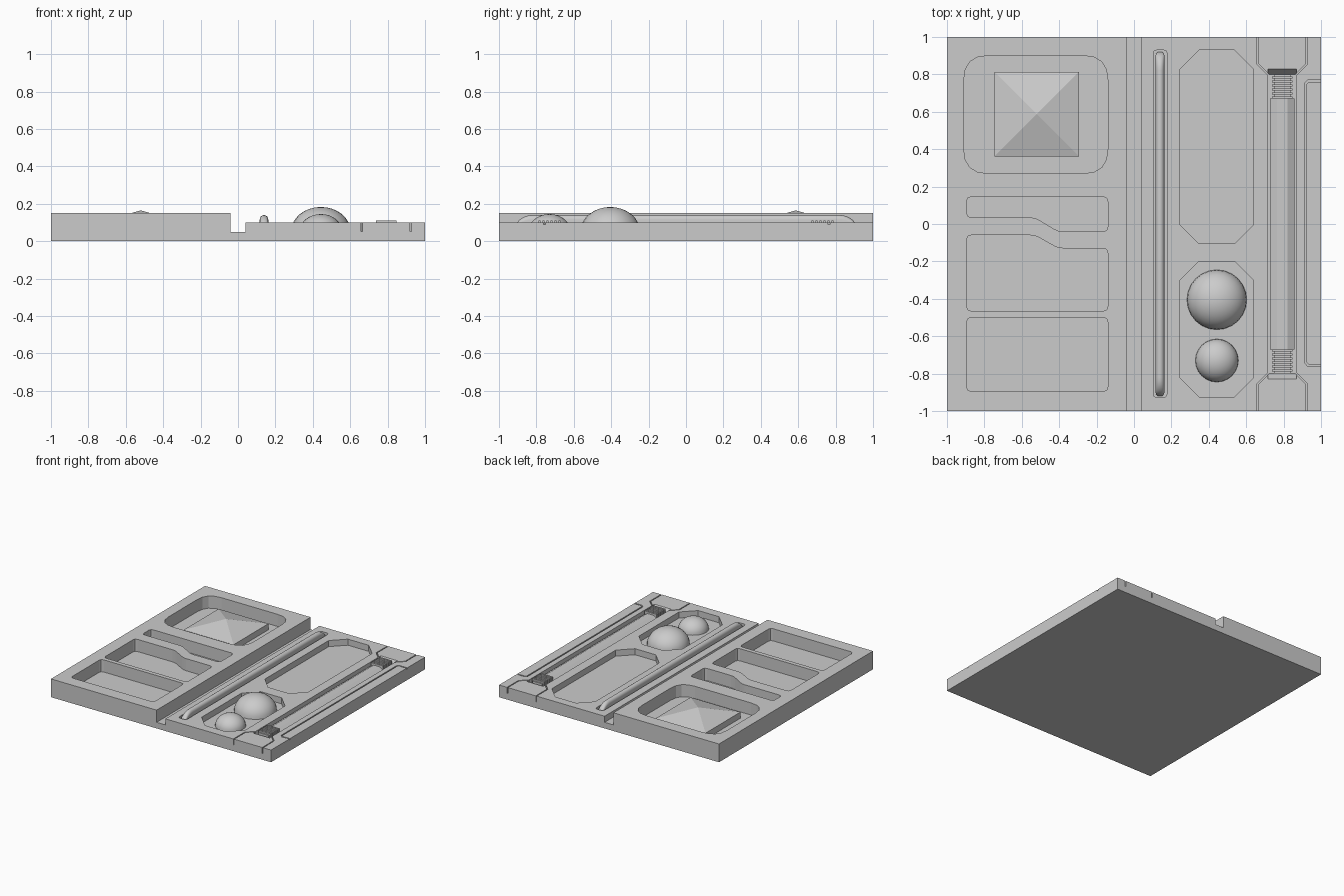
import bpy, bmesh, math
from mathutils import Vector

if "Cube" in bpy.data.objects:
    bpy.data.objects.remove(bpy.data.objects["Cube"])

FLOOR = 0.05


def make_object(name, bm):
    bmesh.ops.recalc_face_normals(bm, faces=bm.faces[:])
    me = bpy.data.meshes.new(name)
    bm.to_mesh(me)
    bm.free()
    ob = bpy.data.objects.new(name, me)
    bpy.context.collection.objects.link(ob)
    return ob


def prism(name, pts, a, b, axis='z'):
    """Extrude a 2D outline from a to b along the axis."""
    place = {'x': lambda p, t: (t, p[0], p[1]),
             'y': lambda p, t: (p[0], t, p[1]),
             'z': lambda p, t: (p[0], p[1], t)}[axis]
    bm = bmesh.new()
    lo = [bm.verts.new(place(p, a)) for p in pts]
    hi = [bm.verts.new(place(p, b)) for p in pts]
    bm.faces.new(lo)
    bm.faces.new(hi)
    n = len(pts)
    for i in range(n):
        j = (i + 1) % n
        bm.faces.new((lo[i], lo[j], hi[j], hi[i]))
    return make_object(name, bm)


def rect(x0, x1, y0, y1):
    return [(x0, y0), (x1, y0), (x1, y1), (x0, y1)]


def round_corners(pts, r, segs):
    out = []
    for i, p in enumerate(pts):
        p = Vector(p)
        a = p + (Vector(pts[i - 1]) - p).normalized() * r
        b = p + (Vector(pts[(i + 1) % len(pts)]) - p).normalized() * r
        for k in range(segs + 1):
            t = k / segs
            out.append(tuple(a * (1 - t) ** 2 + p * 2 * t * (1 - t) + b * t * t))
    return out


def stroke(pts, w):
    """Closed outline of a thin groove following a polyline."""
    pts = [Vector(p) for p in pts]
    left, right = [], []
    for i, p in enumerate(pts):
        d0 = (p - pts[i - 1]).normalized() if i else (pts[1] - p).normalized()
        d1 = (pts[i + 1] - p).normalized() if i < len(pts) - 1 else d0
        n0, n1 = Vector((-d0.y, d0.x)), Vector((-d1.y, d1.x))
        m = (n0 + n1).normalized()
        off = m * (w / 2 / m.dot(n0))
        left.append(tuple(p + off))
        right.append(tuple(p - off))
    return left + right[::-1]


# stepped tray with the centre channel
base = prism("tray", [(-1, 0), (1, 0), (1, .10), (.04, .10), (.04, FLOOR),
                      (-.04, FLOOR), (-.04, .15), (-1, .15)], -1, 1, 'y')

# pockets on the tall side
cutters = []


def pocket(pts, floor=FLOOR):
    cutters.append(prism("cutter", pts, floor, .3))


pocket(round_corners(rect(-.91, -.14, .27, .90), .13, 4))
pocket(round_corners([(-.895, .035), (-.53, .035), (-.405, -.04), (-.14, -.04),
                      (-.14, .145), (-.895, .145)], .025, 2))
pocket(round_corners([(-.895, -.465), (-.14, -.465), (-.14, -.13), (-.405, -.13),
                      (-.53, -.06), (-.895, -.06)], .025, 2))
pocket(round_corners(rect(-.895, -.14, -.895, -.50), .025, 2))

# pockets on the low side
pocket(round_corners(rect(.245, .64, -.105, .93), .103, 1))
pocket(round_corners(rect(.245, .64, -.925, -.20), .103, 1))
pocket(round_corners(rect(.103, .177, -.927, .93), .02, 2))

# trough with sloping ends, flared end grooves and shallow edge bracket
cutters.append(prism("cutter", [(-.86, .15), (-.80, FLOOR), (.80, FLOOR), (.86, .15)],
                     .717, .868, 'x'))
for s in (-1, 1):
    for side in (-1, 1):
        cx = .7925
        pocket(stroke([(cx + side * .131, s * 1.05), (cx + side * .131, s * .855),
                       (cx + side * .065, s * .79)], .008), .051)
pocket(stroke([(1.05, .765), (.932, .765), (.917, .75),
               (.917, -.74), (.932, -.757), (1.05, -.757)], .01), .09)

bpy.context.view_layer.objects.active = base
for c in cutters:
    mod = base.modifiers.new("cut", 'BOOLEAN')
    mod.operation = 'DIFFERENCE'
    mod.solver = 'EXACT'
    mod.object = c
    bpy.ops.object.modifier_apply(modifier=mod.name)
    bpy.data.objects.remove(c, do_unlink=True)

# raised pyramid with a short vertical plinth
bm = bmesh.new()
rings = [[bm.verts.new((-.52 + x * .227, .587 + y * .227, z))
          for x, y in ((-1, -1), (1, -1), (1, 1), (-1, 1))] for z in (FLOOR, .10)]
apex = bm.verts.new((-.52, .587, .165))
bm.faces.new(rings[0])
for i in range(4):
    j = (i + 1) % 4
    bm.faces.new((rings[0][i], rings[0][j], rings[1][j], rings[1][i]))
    bm.faces.new((rings[1][i], rings[1][j], apex))
make_object("pyramid", bm)


# flattened domes
def dome(name, x, y, r, h):
    bm = bmesh.new()
    bmesh.ops.create_uvsphere(bm, u_segments=24, v_segments=16, radius=1)
    bmesh.ops.delete(bm, geom=[v for v in bm.verts if v.co.z < -.01], context='VERTS')
    for v in bm.verts:
        v.co = (x + v.co.x * r, y + v.co.y * r, FLOOR + v.co.z * h)
    ob = make_object(name, bm)
    for f in ob.data.polygons:
        f.use_smooth = True


dome("large_dome", .443, -.405, .16, .133)
dome("small_dome", .443, -.73, .115, .095)

# long slim bar with rounded back and ends
bm = bmesh.new()
stations = []
for k in range(9):
    a = math.pi / 2 * k / 8
    stations.append((-.92 + .10 * (1 - math.cos(a)), math.sin(a)))
stations += [(-y, f) for y, f in reversed(stations)]
prev = None
for y, f in stations:
    w = .023 * min(1, .45 + f)
    top = .09 * f
    ring = [bm.verts.new((.139 - w, y, FLOOR))]
    for k in range(9):
        a = math.pi * k / 8
        ring.append(bm.verts.new((.139 - w * math.cos(a), y,
                                  FLOOR + top * (.72 + .28 * math.sin(a)))))
    ring.append(bm.verts.new((.139 + w, y, FLOOR)))
    if prev:
        for i in range(len(ring) - 1):
            bm.faces.new((prev[i], prev[i + 1], ring[i + 1], ring[i]))
    prev = ring
bmesh.ops.remove_doubles(bm, verts=bm.verts[:], dist=1e-5)
bar = make_object("long_bar", bm)
for f in bar.data.polygons:
    f.use_smooth = True

# faceted tube lying in the trough
prism("tube", [(.728, FLOOR), (.728, .075), (.765, .097), (.82, .097),
               (.857, .075), (.857, FLOOR)], -.67, .67, 'y')

# ribbed necks at both ends of the tube
for s, label in ((-1, "front"), (1, "back")):
    y0, y1 = sorted((s * .67, s * .80))
    prism(label + "_neck", rect(.748, .837, y0, y1), FLOOR, .10)
    for i in range(6):
        y = s * (.676 + i * .0215)
        prism(label + "_rib", rect(.738, .847, y - .006, y + .006), FLOOR, .112)
